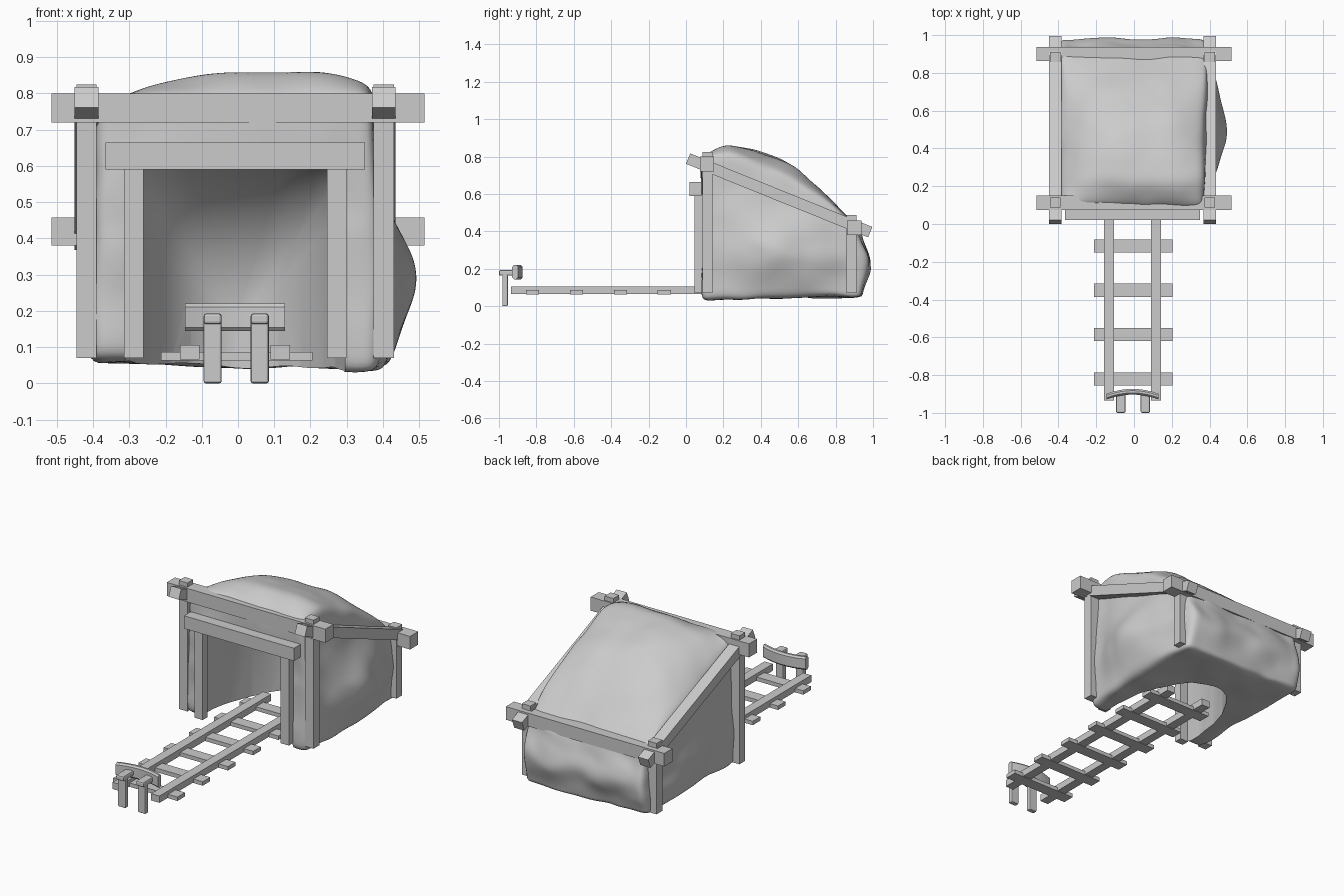
import bpy, bmesh, math
from mathutils import Vector, noise

if "Cube" in bpy.data.objects:
    bpy.data.objects.remove(bpy.data.objects["Cube"])


def finish(bm, name):
    bmesh.ops.recalc_face_normals(bm, faces=bm.faces)
    me = bpy.data.meshes.new(name)
    bm.to_mesh(me)
    bm.free()
    ob = bpy.data.objects.new(name, me)
    bpy.context.collection.objects.link(ob)
    return ob


def box(name, x, y, z, rot_x=0.0, bevel=0.0):
    """Box from (min, max) ranges, optionally tilted about its centre."""
    bm = bmesh.new()
    bmesh.ops.create_cube(bm, size=1)
    bmesh.ops.scale(bm, vec=[r[1] - r[0] for r in (x, y, z)], verts=bm.verts)
    ob = finish(bm, name)
    ob.location = [(r[0] + r[1]) / 2 for r in (x, y, z)]
    ob.rotation_euler.x = rot_x
    if bevel:
        m = ob.modifiers.new("bevel", 'BEVEL')
        m.width, m.segments = bevel, 2
    return ob


def lerp_table(t, table):
    for (a, va), (b, vb) in zip(table, table[1:]):
        if t <= b:
            k = max(0, (t - a) / (b - a))
            return va + (vb - va) * k
    return table[-1][1]


def loft(name, rings):
    bm = bmesh.new()
    loops = [[bm.verts.new(p) for p in r] for r in rings]
    n = len(loops[0])
    for a, b in zip(loops, loops[1:]):
        for i in range(n):
            bm.faces.new((a[i], a[(i + 1) % n], b[(i + 1) % n], b[i]))
    bm.faces.new(loops[0])
    bm.faces.new(loops[-1])
    return finish(bm, name)


def smooth(ob, angle):
    bpy.ops.object.select_all(action='DESELECT')
    ob.select_set(True)
    bpy.context.view_layer.objects.active = ob
    bpy.ops.object.shade_smooth_by_angle(angle=math.radians(angle))


CX = -0.008

# Rock mound: subdivided block shaped by a roof profile, bulges and noise
roof = [(0.08, 0.79), (0.2, 0.875), (0.35, 0.84), (0.55, 0.77),
        (0.7, 0.65), (0.85, 0.49), (0.95, 0.38)]
bm = bmesh.new()
bmesh.ops.create_cube(bm, size=2)
bmesh.ops.subdivide_edges(bm, edges=bm.edges, cuts=11, use_grid_fill=True)
for v in bm.verts:
    u, t, w = v.co.x, (v.co.y + 1) / 2, (v.co.z + 1) / 2
    y = 0.085 + 0.84 * t
    # the roof meets the rafter line at its sides and swells in the middle
    edge = 0.825 - 0.41 * y
    top = edge + (lerp_table(y, roof) - edge) * (1 - abs(u - 0.15) ** 3 * 0.65)
    z = 0.05 + (top - 0.05) * w - 0.015 * u * (1 - t) * (1 - w)
    x = CX + 0.4 * u * (1 - 0.05 * w ** 2)
    # right flank and rear bulge outward
    x += max(u, 0) * 0.105 * math.exp(-((y - 0.5) / 0.25) ** 2 - ((z - 0.28) / 0.2) ** 2)
    y += 0.055 * t ** 6 * math.exp(-((z - 0.22) / 0.12) ** 2)
    p = Vector((x, y, z))
    v.co = p + noise.noise_vector(p * 5.5) * 0.015 + noise.noise_vector(p * 11) * 0.012
rock = finish(bm, "rock_mound")
rock.modifiers.new("round", 'SUBSURF').levels = 2

# Tunnel: rounded, tapering hollow cut out of the front and underside
rings = []
for y, w, h in ((-0.1, 0.31, 0.65), (0.2, 0.3, 0.64), (0.35, 0.275, 0.6),
                (0.47, 0.235, 0.54), (0.57, 0.18, 0.46), (0.64, 0.12, 0.36),
                (0.68, 0.05, 0.25), (0.69, 0.01, 0.15)):
    arch = [(-w, -0.1), (-w, h * .75), (-w * .95, h * .87), (-w * .82, h * .96), (-w * .5, h)]
    arch += [(-a, b) for a, b in reversed(arch)]
    rings.append([(CX + a, y, b) for a, b in arch])
cutter = loft("tunnel_cutter", rings)
cutter.hide_render = True
m = rock.modifiers.new("tunnel", 'BOOLEAN')
m.operation, m.object, m.solver = 'DIFFERENCE', cutter, 'EXACT'
bpy.context.view_layer.objects.active = rock
for name in [m.name for m in rock.modifiers]:
    bpy.ops.object.modifier_apply(modifier=name)
bpy.data.objects.remove(cutter)
smooth(rock, 50)

# Timber frame: posts, rafters, door posts
for side, s in (("left", -1), ("right", 1)):
    c = CX + s * 0.41
    box(f"front_post_{side}", (c - .028, c + .028), (.087, .141), (.07, .825))
    box(f"back_post_{side}", (c - .028, c + .028), (.857, .911), (.07, .487))
    box(f"rafter_{side}", (c - .033, c + .033), (-.027, 1.023), (.5625, .6225),
        rot_x=-math.radians(22))
    d = CX + s * 0.28
    box(f"door_post_{side}", (d - .027, d + .027), (.045, .09), (.07, .6))

# Cross beams
box("front_beam", (-.515, .515), (.075, .15), (.72, .80))
box("back_beam", (-.515, .515), (.862, .938), (.38, .457))
box("door_lintel", (-.365, .35), (.02, .082), (.59, .665))

# Track: two rails on evenly spaced sleepers, running into the tunnel
for side, s in (("left", -1), ("right", 1)):
    r = CX + s * 0.125
    box(f"rail_{side}", (r - .027, r + .027), (-.935, .46), (.066, .106))
for i in range(6):
    y = -0.82 + 0.2345 * i
    box(f"sleeper_{i + 1}", (-.213, .205), (y - .035, y + .035), (.063, .086))

# Buffer stop: two brackets with a curved pad
for side, x in (("left", -.07), ("right", .06)):
    box(f"buffer_post_{side}", (x - .025, x + .025), (-.982, -.953), (0, .18), bevel=.006)
    box(f"buffer_arm_{side}", (x - .025, x + .025), (-1, -.9), (.163, .193), bevel=.008)
rings = []
for i in range(9):
    k = i / 4 - 1
    y = -0.888 - 0.026 * k * k
    x = CX + 0.138 * k
    rings.append([(x, y + a * .015, .182 + b * .038)
                  for a, b in ((-1, -.75), (-.4, -1), (.4, -1), (1, -.75),
                               (1, .75), (.4, 1), (-.4, 1), (-1, .75))])
smooth(loft("buffer_pad", rings), 40)
